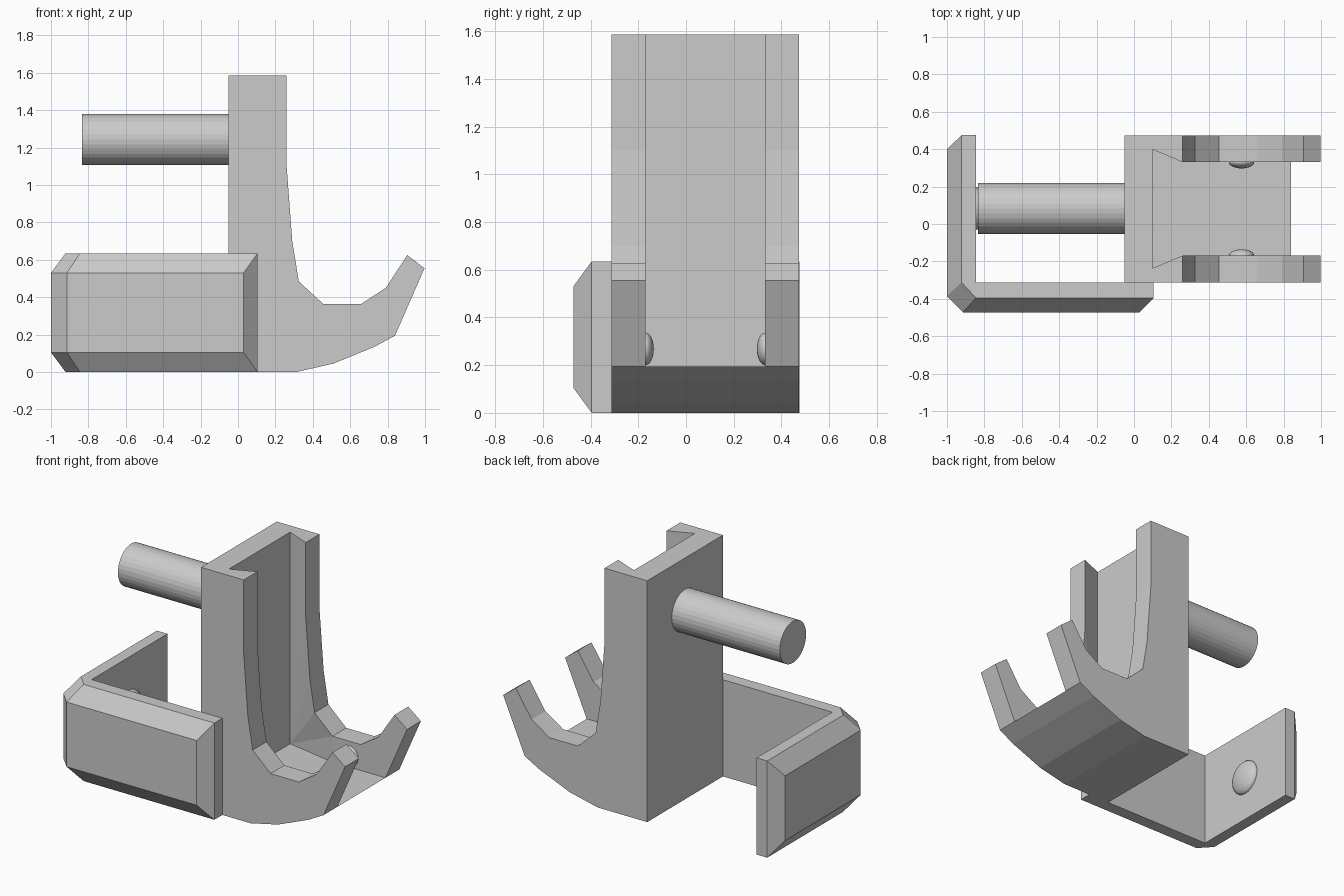
import bpy, bmesh, math

if "Cube" in bpy.data.objects:
    bpy.data.objects.remove(bpy.data.objects["Cube"])

grey = bpy.data.materials.new("light grey")
grey.diffuse_color = (0.6, 0.6, 0.6, 1)
grey.use_nodes = True
grey.node_tree.nodes["Principled BSDF"].inputs["Base Color"].default_value = grey.diffuse_color


def finish(bm, name):
    bmesh.ops.remove_doubles(bm, verts=bm.verts, dist=1e-4)
    bmesh.ops.recalc_face_normals(bm, faces=bm.faces)
    me = bpy.data.meshes.new(name)
    bm.to_mesh(me)
    bm.free()
    me.materials.append(grey)
    ob = bpy.data.objects.new(name, me)
    bpy.context.collection.objects.link(ob)
    return ob


def face(bm, pts):
    bm.faces.new([bm.verts.new(p) for p in pts])


# Hook body: side profile (x, z) with a channel cut between two cheeks
MID, OUT, IN, DEEP = 0.081, 0.393, 0.25, 0.317   # centre y and half widths
rim = [(0.26, 1.585), (0.26, 1.10), (0.29, 0.70), (0.325, 0.485), (0.455, 0.365),
       (0.66, 0.365), (0.79, 0.45), (0.905, 0.625), (0.997, 0.555), (0.84, 0.195)]
under = [(0.84, 0.195), (0.73, 0.135), (0.51, 0.045), (0.31, 0), (-0.05, 0), (-0.05, 1.585)]
top, floor = (0.10, 1.585), (0.10, 0.195)        # back of the channel
foot = (0.455, 0.195)                            # where the flare ends on the floor

bm = bmesh.new()
for s in (-1, 1):
    def P(p, w):
        return (p[0], MID + s * w, p[1])
    face(bm, [P(p, OUT) for p in rim + under[1:]])
    for a, b in zip(rim, rim[1:]):
        face(bm, [P(a, OUT), P(b, OUT), P(b, IN), P(a, IN)])
    # flared inner wall, then the flat inner cheek
    face(bm, [P(top, DEEP), P(rim[0], IN), P(rim[1], IN), P(floor, DEEP)])
    for a, b in zip(rim[1:5], rim[2:5] + [foot]):
        face(bm, [P(floor, DEEP), P(a, IN), P(b, IN)])
    face(bm, [P(p, IN) for p in rim[4:] + [foot]])


def both(p, w, q, v):
    return [(p[0], MID - w, p[1]), (p[0], MID + w, p[1]),
            (q[0], MID + v, q[1]), (q[0], MID - v, q[1])]


for a, b in zip(under, under[1:]):
    face(bm, both(a, OUT, b, OUT))
face(bm, both(top, DEEP, floor, DEEP))
face(bm, both(floor, DEEP, foot, IN))
face(bm, both(foot, IN, rim[-1], IN))
c0, c1 = MID - OUT, MID + OUT
face(bm, [(-0.05, c0, 1.585), (0.26, c0, 1.585), (0.26, MID - IN, 1.585), (0.10, MID - DEEP, 1.585),
          (0.10, MID + DEEP, 1.585), (0.26, MID + IN, 1.585), (0.26, c1, 1.585), (-0.05, c1, 1.585)])
finish(bm, "hook_body")

# Bevelled L-shaped bracket: lofted from inner, middle and outer plan paths
inner = [(-0.845, 0.475), (-0.845, -0.312), (-0.845, -0.312), (0.105, -0.312)]
middle = [(-0.922, 0.475), (-0.922, -0.312), (-0.845, -0.395), (0.105, -0.395)]
outer = [(-1.0, 0.40), (-1.0, -0.385), (-0.915, -0.472), (0.03, -0.472)]
rings = [[(*i, 0), (*m, 0), (*o, 0.105), (*o, 0.53), (*m, 0.635), (*i, 0.635)]
         for i, m, o in zip(inner, middle, outer)]
bm = bmesh.new()
for r, q in zip(rings, rings[1:]):
    for k in range(6):
        n = (k + 1) % 6
        pts = list(dict.fromkeys([r[k], r[n], q[n], q[k]]))
        if len(pts) > 2:
            face(bm, pts)
for r in (rings[0], rings[-1]):
    face(bm, [r[0], r[1], r[4], r[5]])
    face(bm, r[1:5])
finish(bm, "bracket")

# Peg sticking out of the back
bpy.ops.mesh.primitive_cylinder_add(vertices=32, radius=0.137, depth=0.80,
                                    location=(-0.435, 0.083, 1.243), rotation=(0, math.pi / 2, 0))
bpy.context.object.name = "peg"
bpy.context.object.data.materials.append(grey)


# Rounded studs on the inner faces
def stud(name, loc, scale):
    bpy.ops.mesh.primitive_uv_sphere_add(segments=24, ring_count=12, radius=1, location=loc)
    ob = bpy.context.object
    ob.name = name
    ob.scale = scale
    ob.data.materials.append(grey)
    bpy.ops.object.shade_smooth()


stud("cheek_stud_front", (0.575, MID - IN, 0.268), (0.068, 0.034, 0.068))
stud("cheek_stud_back", (0.575, MID + IN, 0.268), (0.068, 0.034, 0.068))
stud("bracket_stud", (-0.845, 0.083, 0.30), (0.05, 0.115, 0.115))
